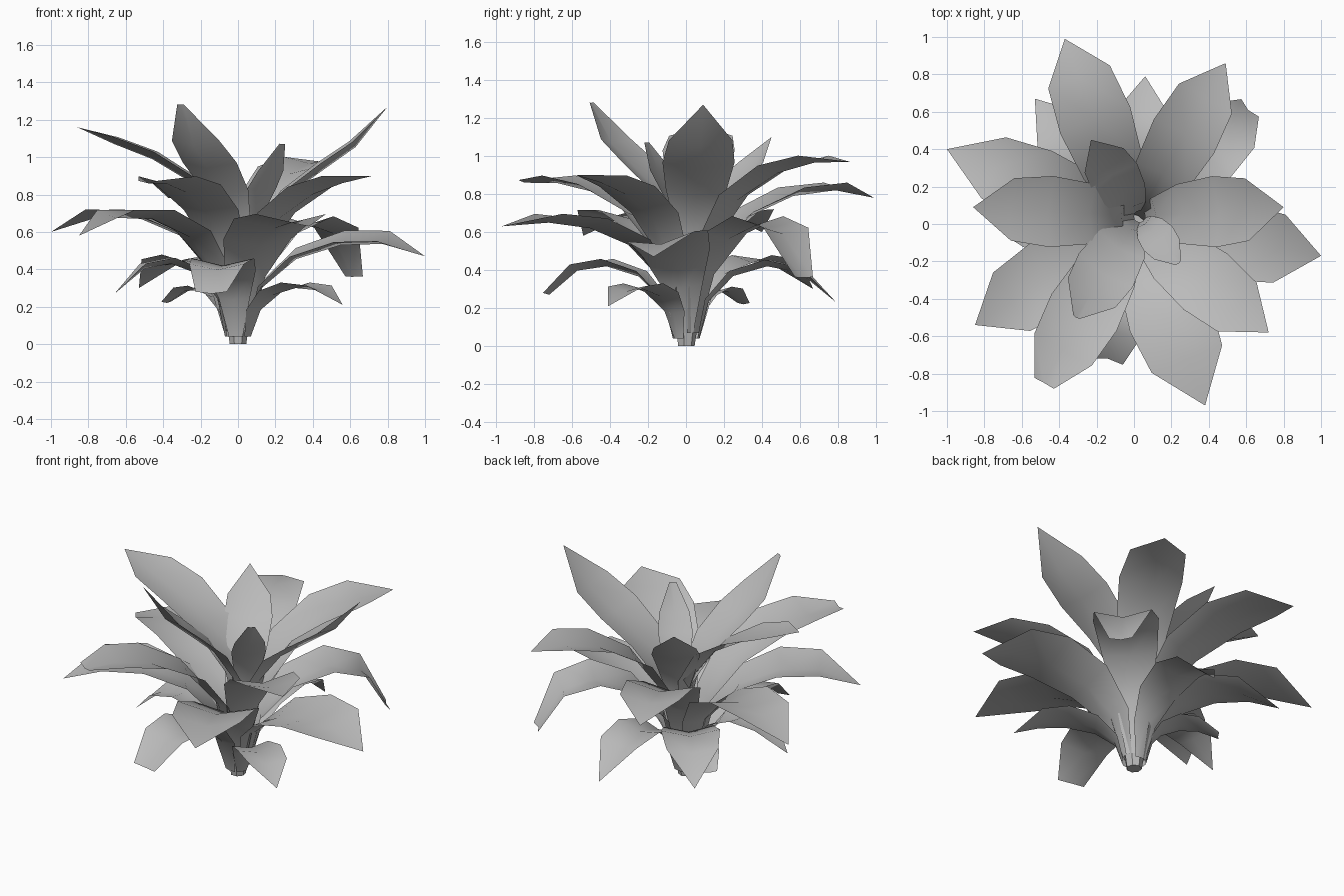
import bpy, bmesh, math
from mathutils import Vector

cube = bpy.data.objects.get("Cube")
if cube:
    bpy.data.objects.remove(cube, do_unlink=True)

# One plain grey for the whole plant
grey = bpy.data.materials.new("leaf grey")
grey.use_nodes = True
colour = (0.5, 0.5, 0.5, 1)
grey.diffuse_color = colour
grey.node_tree.nodes["Principled BSDF"].inputs["Base Color"].default_value = colour

# Blade outline: position along the leaf and share of the full width
OUTLINE = [(0, 0.22), (0.2, 0.5), (0.4, 0.84), (0.6, 1), (0.78, 0.88)]
CUP = 0.23


def finish(bm, name, angle):
    mesh = bpy.data.meshes.new(name)
    bm.to_mesh(mesh)
    bm.free()
    mesh.materials.append(grey)
    obj = bpy.data.objects.new(name, mesh)
    bpy.context.collection.objects.link(obj)
    bpy.ops.object.select_all(action="DESELECT")
    obj.select_set(True)
    bpy.context.view_layer.objects.active = obj
    bpy.ops.object.shade_smooth_by_angle(angle=math.radians(angle))


def arc(points, t):
    """Point and direction on a cubic curve."""
    a, b, c, d = points
    s = 1 - t
    point = a * s ** 3 + b * 3 * s * s * t + c * 3 * s * t * t + d * t ** 3
    slope = (b - a) * s * s + (c - b) * 2 * s * t + (d - c) * t * t
    return point, slope.normalized()


def leaf(name, hub, root, tip, shoulder, width, blunt=0, roll=0):
    """Cupped blade rising steeply, arching over the shoulder to the tip."""
    hub = Vector((*hub, 0))
    out = Vector((tip[0], tip[1], 0)) - hub
    reach = out.length
    out.normalize()
    side = Vector((-out.y, out.x, 0))
    up = Vector((0, 0, 1))
    start, end = Vector(root), Vector((reach, tip[2]))
    top = Vector((shoulder[0] * reach, shoulder[1]))
    # The stem rises upright; the second handle makes the arc meet the shoulder
    rise = Vector((start.x, top.y))
    t, s = 0.6, 0.4
    bend = (top - start * s ** 3 - rise * 3 * s * s * t - end * t ** 3) / (3 * s * t * t)
    bm = bmesh.new()
    rows = []
    for t, share in OUTLINE + [(1, blunt)]:
        point, slope = arc((start, rise, bend, end), t)
        normal = up * slope.x - out * slope.y
        half = width * share / 2
        centre = hub + out * point.x + up * point.y
        rows.append([bm.verts.new(centre + side * k * half
                                  + normal * half * (abs(k) * CUP + k * roll))
                     for k in (-1, 0, 1)])
    for a, b in zip(rows, rows[1:]):
        for k in (0, 1):
            bm.faces.new((a[k], b[k], b[k + 1], a[k + 1]))
    bmesh.ops.remove_doubles(bm, verts=bm.verts, dist=0.0005)
    finish(bm, name, 60)


# Stalk
bm = bmesh.new()
bmesh.ops.create_cone(bm, cap_ends=True, segments=7, radius1=0.045, radius2=0.06, depth=0.1)
bmesh.ops.translate(bm, verts=bm.verts, vec=(0, 0, 0.05))
finish(bm, "stalk", 30)

# Leaf tiers: hub, root, then tip, shoulder (share of reach, height), width, blunt, roll
TIERS = {
    "upper_leaf": ((0.03, 0.04), (0.03, 0.3), [
        ((0.8, 0.09, 1.27), (0.55, 0.93), 0.38),
        ((-0.86, 0.09, 1.16), (0.55, 0.99), 0.38),
        ((-0.31, -0.5, 1.28), (0.57, 0.94), 0.34, 0.12),
        ((-0.23, 0.45, 1.1), (0.55, 0.85), 0.28),
        ((0.24, -0.21, 1.07), (0.52, 0.82), 0.2, 0.2),
    ]),
    "middle_leaf": ((0, 0), (0.05, 0.12), [
        ((-0.37, 0.99, 0.78), (0.57, 0.79), 0.4),
        ((0.49, 0.86, 0.97), (0.56, 0.91), 0.37),
        ((0.72, -0.58, 0.9), (0.55, 0.8), 0.38),
        ((-0.48, -0.85, 0.86), (0.57, 0.81), 0.4, 0.3),
    ]),
    "lower_leaf": ((0, 0), (0.06, 0.07), [
        ((-0.85, -0.54, 0.58), (0.54, 0.67), 0.42),
        ((-1, 0.4, 0.6), (0.52, 0.67), 0.4),
        ((0.38, -0.97, 0.63), (0.52, 0.62), 0.46),
        ((1, -0.17, 0.47), (0.55, 0.53), 0.42, 0, 0.15),
        ((0.61, 0.61, 0.36), (0.62, 0.64), 0.38, 0.35),
    ]),
    "bottom_leaf": ((0, 0), (0.07, 0.04), [
        ((-0.53, 0.67, 0.3), (0.52, 0.44), 0.34),
        ((-0.66, -0.08, 0.27), (0.54, 0.43), 0.28),
        ((0.06, 0.79, 0.23), (0.54, 0.42), 0.3),
        ((-0.14, -0.72, 0.27), (0.58, 0.42), 0.34, 0.5),
        ((-0.38, 0.3, 0.22), (0.55, 0.29), 0.2, 0.4),
        ((0.56, -0.41, 0.21), (0.55, 0.3), 0.26),
    ]),
}
for name, (hub, root, leaves) in TIERS.items():
    for number, shape in enumerate(leaves, 1):
        leaf(f"{name}_{number}", hub, root, *shape)
